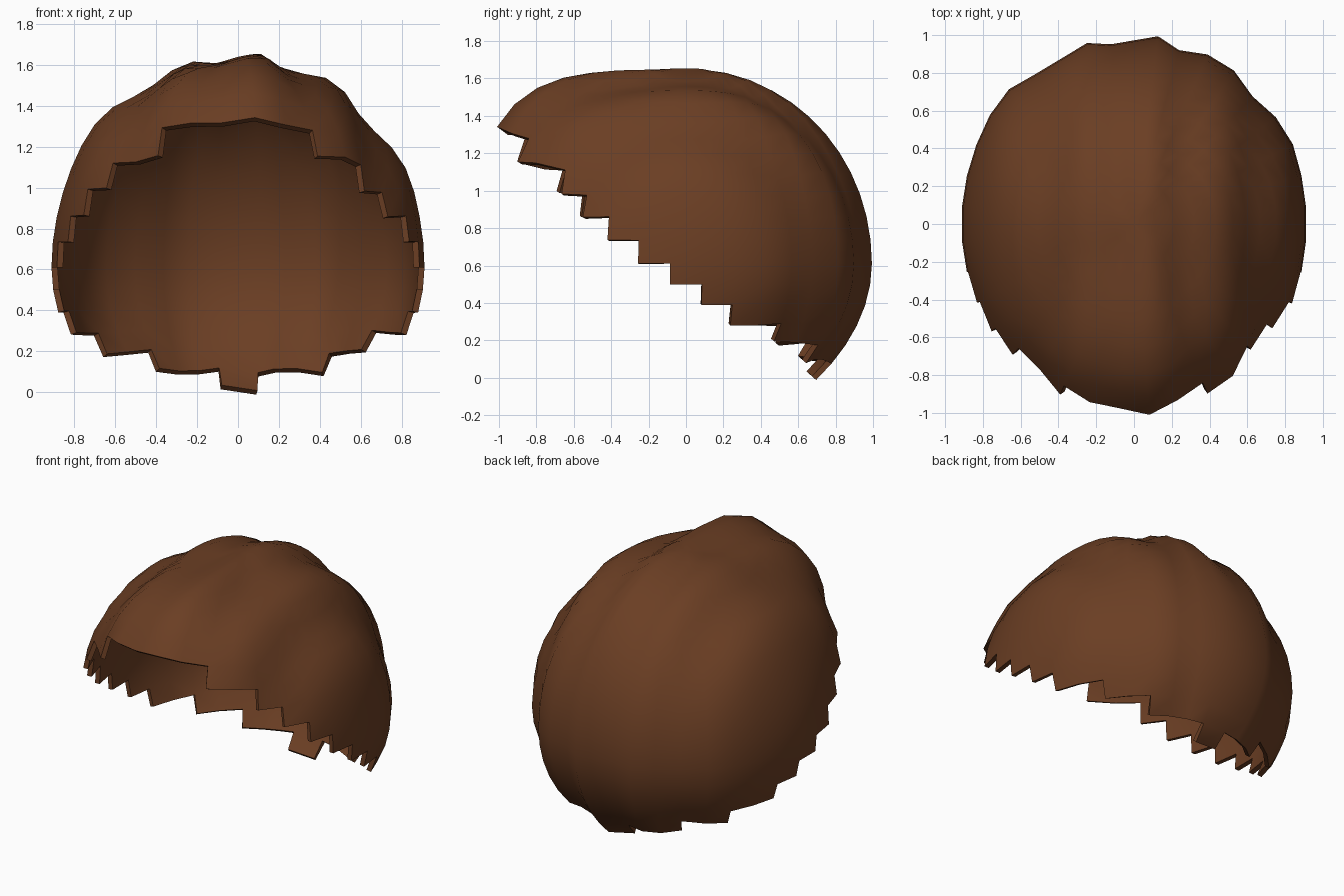
import bpy, bmesh, math

cube = bpy.data.objects.get("Cube")
if cube:
    bpy.data.objects.remove(cube)

SEGMENTS, RINGS = 36, 13            # columns around, rows from equator to crown
CENTRE_Z = 0.61

# Lowest row kept in each column, from the front (0) round to the nape (18)
HEM = [5, 5, 5, 4, 4, 3, 2, 1, 0, -1, -2, -3, -3, -4, -4, -5, -5, -5, -6]

# Hair locks: swelling of the surface across the head, right to left
LOCKS = [(-1, 1), (-.73, 1.025), (-.5, .975), (-.27, 1.01), (-.13, .975), (.12, 1.02),
         (.27, .97), (.51, 1.02), (.7, .97), (.89, 1.015), (1, 1)]


def lock_swell(x):
    for (x0, a), (x1, b) in zip(LOCKS, LOCKS[1:]):
        if x <= x1:
            t = (x - x0) / (x1 - x0)
            return a + (b - a) * (1 - math.cos(math.pi * t)) / 2
    return 1


def surface_point(column, row):
    lon = math.tau * (column - 0.5) / SEGMENTS
    # Wider lock at the middle of the nape
    nape = lon - math.pi
    lon += math.copysign(0.06, nape) * math.exp(-(nape / 0.2) ** 2)
    lat = math.pi / 2 * row / RINGS
    level = max(0, math.cos(lat))
    x = level * math.sin(lon)
    y = -level * math.cos(lon)
    z = math.sin(lat)
    # Forward-swept fringe above, tucked-in nape below
    ahead = max(0, math.cos(lon))
    fringe = 0.89 * ahead ** 3.5 * level ** 2.5 * max(0, z) ** 1.5
    s = (1 + fringe) * lock_swell(x)
    tuck = 1 - 0.15 * min(0, z) ** 2
    height = 1.03 if z > 0 else 0.92
    return (0.915 * x * s * tuck, 0.985 * y * s * tuck, CENTRE_Z + height * z * s)


# Hair shell with a stepped hem
bm = bmesh.new()
crown = bm.verts.new(surface_point(0, RINGS))
verts = {}


def vert(column, row):
    if row == RINGS:
        return crown
    key = (column % SEGMENTS, row)
    if key not in verts:
        verts[key] = bm.verts.new(surface_point(*key))
    return verts[key]


for c in range(SEGMENTS):
    for r in range(HEM[min(c, SEGMENTS - c)], RINGS):
        corners = [vert(c, r), vert(c + 1, r), vert(c + 1, r + 1), vert(c, r + 1)]
        bm.faces.new(list(dict.fromkeys(corners)))
bmesh.ops.recalc_face_normals(bm, faces=bm.faces)
if sum(f.normal.z for f in bm.faces) < 0:
    bmesh.ops.reverse_faces(bm, faces=bm.faces)

mesh = bpy.data.meshes.new("hair_cap")
bm.to_mesh(mesh)
bm.free()
hair = bpy.data.objects.new("hair_cap", mesh)
bpy.context.collection.objects.link(hair)

# Brown hair colour
brown = bpy.data.materials.new("brown_hair")
brown.use_nodes = True
colour = (0.145, 0.048, 0.017, 1)
brown.diffuse_color = colour
brown.node_tree.nodes["Principled BSDF"].inputs["Base Color"].default_value = colour
mesh.materials.append(brown)

# Thickness, visible along the hem
bpy.ops.object.select_all(action='DESELECT')
hair.select_set(True)
bpy.context.view_layer.objects.active = hair
shell = hair.modifiers.new("thickness", 'SOLIDIFY')
shell.thickness = 0.03
shell.offset = -1
bpy.ops.object.modifier_apply(modifier=shell.name)
bpy.ops.object.shade_smooth_by_angle(angle=math.radians(50))
